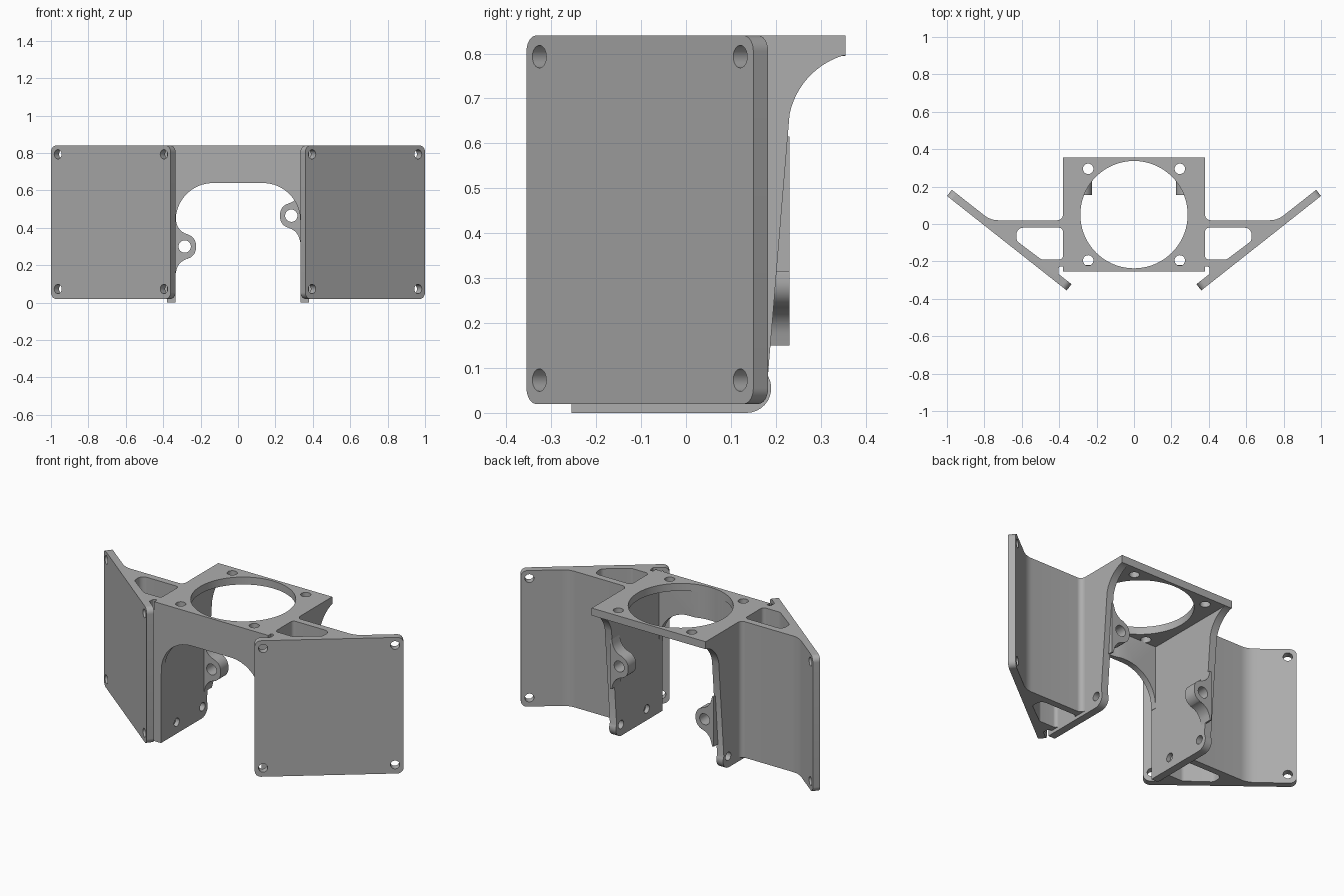
import bpy, bmesh
from math import tan, sin, cos, pi, atan2, radians
from mathutils import Vector, Matrix

cube = bpy.data.objects.get("Cube")
if cube:
    bpy.data.objects.remove(cube, do_unlink=True)

grey = bpy.data.materials.new("plain grey")
grey.use_nodes = True
COLOR = (0.42, 0.42, 0.42, 1)
grey.diffuse_color = COLOR
grey.node_tree.nodes["Principled BSDF"].inputs["Base Color"].default_value = COLOR


def arc(center, radius, start, sweep, steps=12):
    return [(center[0] + radius * cos(start + sweep * i / steps),
             center[1] + radius * sin(start + sweep * i / steps)) for i in range(steps + 1)]


def circle(x, y, radius, steps=32):
    return arc((x, y), radius, 0, 2 * pi, steps)[:-1]


def rounded(corners):
    """Outline from (x, y) or (x, y, fillet radius) corners."""
    out = []
    for i, c in enumerate(corners):
        p = Vector(c[:2])
        if len(c) < 3:
            out.append(tuple(p))
            continue
        a = (Vector(corners[i - 1][:2]) - p).normalized()
        b = (Vector(corners[(i + 1) % len(corners)][:2]) - p).normalized()
        half = a.angle(b) / 2
        center = p + (a + b).normalized() * c[2] / sin(half)
        s = p + a * c[2] / tan(half) - center
        e = p + b * c[2] / tan(half) - center
        sweep = atan2(s.x * e.y - s.y * e.x, s.dot(e))
        out += arc(center, c[2], atan2(s.y, s.x), sweep, 10)
    return out


def prism(name, loops, origin, u, v, depth):
    """Extrude an outline with holes from origin, along u x v."""
    curve = bpy.data.curves.new(name, 'CURVE')
    curve.dimensions = '2D'
    curve.fill_mode = 'BOTH'
    curve.extrude = abs(depth) / 2
    for loop in loops:
        spline = curve.splines.new('POLY')
        spline.points.add(len(loop) - 1)
        for point, (x, y) in zip(spline.points, loop):
            point.co = (x, y, 0, 1)
        spline.use_cyclic_u = True
    temp = bpy.data.objects.new(name + "_curve", curve)
    bpy.context.collection.objects.link(temp)
    graph = bpy.context.evaluated_depsgraph_get()
    mesh = bpy.data.meshes.new_from_object(temp.evaluated_get(graph))
    bpy.data.objects.remove(temp, do_unlink=True)
    bpy.data.curves.remove(curve)

    u, v = Vector(u), Vector(v)
    w = u.cross(v)
    frame = Matrix((u, v, w)).transposed().to_4x4()
    frame.translation = Vector(origin) + w * depth / 2
    mesh.transform(frame)
    bm = bmesh.new()
    bm.from_mesh(mesh)
    bmesh.ops.remove_doubles(bm, verts=bm.verts, dist=0.0001)
    bmesh.ops.recalc_face_normals(bm, faces=bm.faces)
    bm.to_mesh(mesh)
    bm.free()
    mesh.materials.clear()
    mesh.materials.append(grey)
    obj = bpy.data.objects.new(name, mesh)
    bpy.context.collection.objects.link(obj)
    return obj


def smooth(obj):
    bpy.ops.object.select_all(action='DESELECT')
    obj.select_set(True)
    bpy.context.view_layer.objects.active = obj
    bpy.ops.object.shade_smooth_by_angle(angle=radians(30))


X, Y, Z = (1, 0, 0), (0, 1, 0), (0, 0, 1)
TOP, UNDER = 0.84, 0.795
INNER, OUTER = 0.335, 0.38
FRONT, BACK = -0.255, 0.355
parts = []

# Top plate with the large opening and four screw holes
plate = [[(-INNER, FRONT), (INNER, FRONT), (INNER, BACK), (-INNER, BACK)],
         circle(0, 0.05, 0.287, 72)]
plate += [circle(x, y, 0.028) for x in (-0.245, 0.245) for y in (-0.195, 0.295)]
parts.append(prism("top_plate", plate, (0, 0, UNDER), X, Y, TOP - UNDER))

# Arched front wall, hollowed where the large opening passes
arch = rounded([(-INNER, UNDER), (-INNER, 0.42), (-0.333, 0.42), (-0.333, 0.64, 0.2),
                (0.333, 0.64, 0.2), (0.333, 0.42), (INNER, 0.42), (INNER, UNDER)])
front_wall = prism("front_wall", [arch], (0, FRONT, 0), X, Z, -0.035)
cutter = prism("opening_cutter", [circle(0, 0.05, 0.287, 72)], (0, 0, 0.3), X, Y, 0.6)
cutter.hide_render = True
cut = front_wall.modifiers.new("opening", 'BOOLEAN')
cut.operation = 'DIFFERENCE'
cut.object = cutter
bpy.context.view_layer.objects.active = front_wall
bpy.ops.object.modifier_apply(modifier=cut.name)
bpy.data.objects.remove(cutter, do_unlink=True)
parts.append(front_wall)

for side, label, ear_z in ((1, "left", 0.465), (-1, "right", 0.30)):
    # Side wall with a curved gusset at the back
    sweep_start, sweep_end = atan2(0.165, -0.05), atan2(0.035, -0.17)
    gusset = arc((0.40, 0.63), 0.173, sweep_start, sweep_end - sweep_start)
    wall = rounded([(FRONT, TOP), (FRONT, 0), (0.23, 0, 0.055)])
    wall += gusset[::-1] + [(BACK, UNDER), (BACK, TOP)]
    holes = [circle(y, 0.068, 0.025) for y in (-0.105, 0.14)]
    parts.append(prism(label + "_side_wall", [wall] + holes, (side * INNER, 0, 0),
                       Y, Z, side * (OUTER - INNER)))

    # Screw ear inside the back edge of the wall
    ear = rounded([(0.345, 0.15), (0.335, 0.15), (0.315, 0.07, 0.08), (0.225, 0.06, 0.058),
                   (0.225, -0.06, 0.058), (0.315, -0.07, 0.08), (0.335, -0.15), (0.345, -0.15)])
    loops = [[(side * x, z) for x, z in loop] for loop in (ear, circle(0.285, 0, 0.033))]
    parts.append(prism(label + "_ear", loops, (0, 0.23, ear_z), X, Z, 0.075))

    # Hollow bracket joining the wall to the angled panel
    outline = rounded([(0.36, 0.07), (OUTER, 0.07), (OUTER, 0.02, 0.03), (0.767, 0.02, 0.12),
                       (0.86, 0.0935), (0.87, 0.075), (0.42, -0.28), (0.405, -0.266),
                       (0.402, -0.228, 0.01), (0.36, -0.228)])
    pocket = rounded([(OUTER, -0.02, 0.02), (0.628, -0.02, 0.035), (0.628, -0.09, 0.03),
                      (0.495, -0.19, 0.03), (OUTER, -0.19, 0.02)])
    loops = [[(side * x, y) for x, y in loop] for loop in (outline, pocket)]
    parts.append(prism(label + "_bracket", loops, (0, 0, 0.02), X, Y, TOP - 0.02))

    # Angled square panel with rounded corners and screw holes
    width = 0.815
    panel = rounded([(0, 0.02, 0.035), (width, 0.02, 0.035),
                     (width, TOP, 0.035), (0, TOP, 0.035)])
    holes = [circle(u, z, 0.025) for u in (0.046, 0.768) for z in (0.073, 0.793)]
    along = Vector((side * 0.64, 0.505, 0)).normalized()
    parts.append(prism(label + "_panel", [panel] + holes, (side * 0.36, -0.355, 0),
                       along, Z, -side * 0.042))

for part in parts:
    smooth(part)
